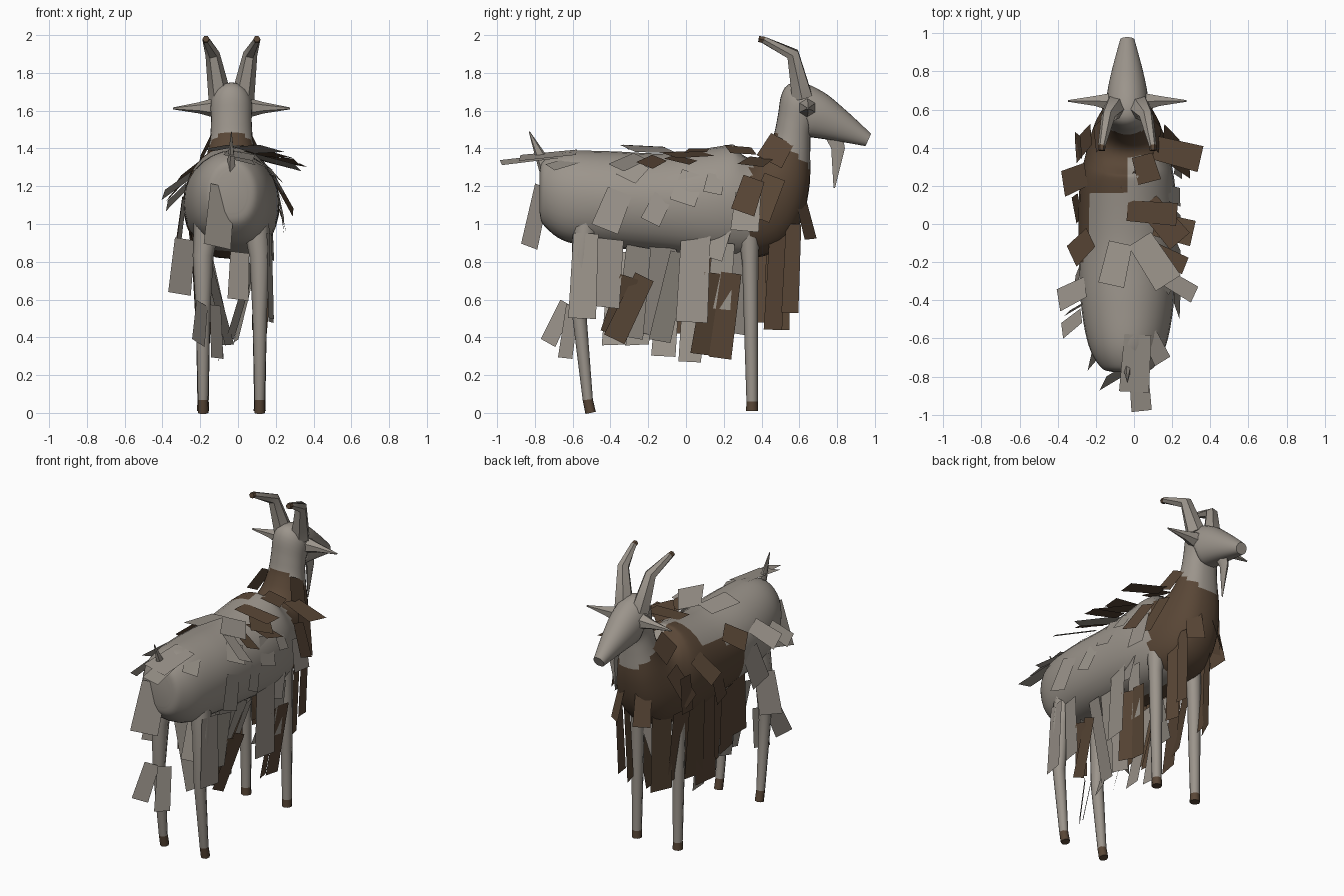
import bpy, bmesh, math, random
from mathutils import Vector

random.seed(7)
cube = bpy.data.objects.get("Cube")
if cube:
    bpy.data.objects.remove(cube)

MID = -0.035  # x of the animal's plane of symmetry


def material(name, colour):
    m = bpy.data.materials.new(name)
    m.use_nodes = True
    m.diffuse_color = (*colour, 1)
    bsdf = m.node_tree.nodes["Principled BSDF"]
    bsdf.inputs["Base Color"].default_value = (*colour, 1)
    bsdf.inputs["Roughness"].default_value = 0.9
    return m


MATS = [material("grey_wool", (0.33, 0.298, 0.26)), material("brown_wool", (0.1, 0.062, 0.037))]
GREY, BROWN = 0, 1


def finish(name, bm, smooth=False, rule=None):
    """Turn a bmesh into an object; rule(face centre) picks the colour."""
    if smooth:
        bmesh.ops.recalc_face_normals(bm, faces=bm.faces[:])
    if rule:
        for f in bm.faces:
            f.material_index = BROWN if rule(f.calc_center_median()) else GREY
    me = bpy.data.meshes.new(name)
    bm.to_mesh(me)
    bm.free()
    for m in MATS:
        me.materials.append(m)
    if smooth:
        me.shade_smooth()
        me.set_sharp_from_angle(angle=math.radians(50))
    ob = bpy.data.objects.new(name, me)
    bpy.context.collection.objects.link(ob)


def skin(bm, rings):
    """Bridge rings of points and cap both ends."""
    loops = [[bm.verts.new(p) for p in ring] for ring in rings]
    n = len(loops[0])
    for a, b in zip(loops, loops[1:]):
        for i in range(n):
            j = (i + 1) % n
            bm.faces.new((a[i], a[j], b[j], b[i]))
    bm.faces.new(loops[0])
    bm.faces.new(loops[-1])


def tube(name, path, sides=8, squash=1.0, rule=None):
    """Tapered tube along points (x, y, z, radius)."""
    pts = [Vector(p[:3]) for p in path]
    rings = []
    for k, p in enumerate(path):
        d = (pts[min(k + 1, len(pts) - 1)] - pts[max(k - 1, 0)]).normalized()
        ref = Vector((0, 1, 0)) if abs(d.y) < 0.8 else Vector((0, 0, 1))
        u = d.cross(ref).normalized()
        v = d.cross(u)
        rings.append([pts[k] + p[3] * (u * math.cos(t) * squash + v * math.sin(t))
                      for t in (2 * math.pi * i / sides for i in range(sides))])
    bm = bmesh.new()
    skin(bm, rings)
    finish(name, bm, True, rule)


def spline(rows, steps):
    """Smooth interpolation through rows of numbers."""
    out = []
    for i in range(len(rows) - 1):
        a, b, c, d = (rows[min(max(i + o, 0), len(rows) - 1)] for o in (-1, 0, 1, 2))
        for s in range(steps):
            t = s / steps
            out.append([q + t / 2 * (r - p + t * (2 * p - 5 * q + 4 * r - w + t * (3 * (q - r) + w - p)))
                        for p, q, r, w in zip(a, b, c, d)])
    return out + [list(rows[-1])]


# Trunk, neck and head: y, z, half width, half height, pitch in degrees
SPINE = [
    (-.775, 1.17, .08, .11, 0), (-.75, 1.165, .14, .175, 0), (-.63, 1.145, .205, .24, 0),
    (-.4, 1.13, .245, .255, 0), (-.1, 1.11, .255, .265, 0), (.2, 1.115, .25, .3, 0),
    (.39, 1.14, .21, .29, 25), (.51, 1.26, .16, .165, 58), (.555, 1.41, .12, .108, 72),
    (.575, 1.53, .108, .1, 62), (.605, 1.62, .11, .135, 28), (.69, 1.58, .105, .125, -16),
    (.81, 1.525, .08, .088, -20), (.965, 1.445, .038, .036, -24),
]


def body_ring(row, sides=28):
    """Cross-section that is round on top and fuller below."""
    y, z, w, h, pitch = row
    p = math.radians(pitch)
    ring = []
    for i in range(sides):
        t = 2 * math.pi * i / sides
        up, across = h * math.sin(t), math.cos(t)
        if up < 0:
            across = math.copysign(abs(across) ** .75, across)
        ring.append((MID + w * across, y - math.sin(p) * up, z + math.cos(p) * up))
    return ring


def dark_coat(c):
    """Brown collar, spreading backwards over the right flank."""
    if c.z > 1.5 - (c.y - .45):
        return False
    limit = .35 if c.x > -.04 else .16 - min(max(1.32 - c.z, 0) * 3, .34)
    return c.y > limit


bm = bmesh.new()
skin(bm, [body_ring(r) for r in spline(SPINE, 6)])
finish("body_and_head", bm, True, dark_coat)

# Paired parts
for side, label in ((1, "left"), (-1, "right")):
    def at(x, y, z, r):
        return (MID + side * x, y, z, r)

    tube(label + "_horn", [at(.06, .615, 1.67, .062), at(.1, .565, 1.9, .038),
                           at(.134, .41, 1.975, .02), at(.135, .385, 1.98, .018)], 6,
         rule=lambda c: c.y < .41)
    tube(label + "_ear", [at(.08, .64, 1.615, .055), at(.17, .645, 1.615, .03), at(.31, .645, 1.612, .005)], 6)
    tube(label + "_front_leg", [at(.14, .33, 1, .06), at(.15, .34, .8, .043), at(.15, .345, .4, .036),
                                at(.15, .35, .06, .03), at(.15, .35, .01, .032)],
         rule=lambda c: c.z < .06)
    tube(label + "_hind_leg", [at(.13, -.53, 1, .07), at(.15, -.55, .83, .055), at(.15, -.565, .52, .038),
                               at(.15, -.52, .07, .027), at(.15, -.505, 0, .028)],
         rule=lambda c: c.z < .06)

# Beard and tail spike
tube("beard", [(MID, .78, 1.48, .05), (MID, .805, 1.4, .038), (MID, .785, 1.19, .004)], 5, .5)
tube("tail_spike", [(MID, -.72, 1.25, .05), (MID, -.77, 1.36, .03), (MID, -.83, 1.49, .003)], 5, .6)


def card(bm, root, tip, width, normal, mat):
    """One flat lock of hair from root to tip."""
    root, tip = Vector(root), Vector(tip)
    side = (tip - root).cross(Vector(normal)).normalized() * width / 2
    f = bm.faces.new([bm.verts.new(p) for p in
                      (root - side * .9, root + side * .9, tip + side, tip - side)])
    f.material_index = mat


def on_body(y, angle, side):
    a = math.radians(angle)
    return Vector((MID + side * .25 * math.cos(a), y, 1.125 + .275 * math.sin(a)))


# Long skirt locks: root y, root z, tip y, tip z, width, colour
SKIRTS = {
    1: [(-.53, .95, -.55, .5, .15, GREY), (-.4, .92, -.43, .56, .16, GREY),
        (-.22, .72, -.38, .39, .12, BROWN), (-.3, .72, -.4, .42, .11, BROWN),
        (-.12, .88, -.22, .42, .16, GREY), (-.25, .88, -.3, .4, .15, GREY),
        (-.03, .85, -.14, .38, .12, GREY),
        (.06, 1.1, .03, .48, .17, GREY), (.15, .74, .08, .31, .12, BROWN),
        (.24, .74, .18, .29, .12, BROWN), (.22, 1.1, .13, .82, .13, GREY),
        (.2, .9, .17, .55, .13, GREY), (.3, .85, .26, .42, .12, GREY),
        (.49, 1, .46, .44, .1, BROWN), (.57, 1, .55, .53, .09, BROWN)],
    -1: [(-.2, .95, -.26, .55, .15, BROWN), (-.1, .92, -.15, .48, .15, BROWN),
         (.02, .95, -.04, .42, .16, BROWN), (.13, .95, .08, .36, .16, BROWN),
         (.24, .95, .18, .42, .16, BROWN), (.38, .95, .36, .48, .16, BROWN),
         (.49, 1, .48, .44, .15, BROWN), (-.35, .85, -.38, .36, .14, GREY),
         (-.22, .85, -.26, .36, .15, GREY), (-.08, .85, -.12, .3, .13, GREY),
         (.05, .85, .02, .27, .12, GREY)],
}
for side, rows in SKIRTS.items():
    bm = bmesh.new()
    for y0, z0, y1, z1, w, mat in rows:
        # Outer locks hang from the flank, inner ones gather under the belly
        inner = z0 < .9 and mat == GREY
        root_x = .14 if inner else .2
        reach = root_x + random.uniform(-.04, .04) - (.11 if inner else .05)
        if z0 > 1.05 or y0 < -.5:
            reach = root_x + .01
        if y0 > .45:
            root_x, reach = .13, .12
        yaw = random.uniform(-.3, .35) if side > 0 else random.uniform(-.1, .7)
        card(bm, (MID + side * root_x, y0, z0), (MID + side * reach, y1, z1), w, (side, yaw, 0), mat)
    finish("left_skirt_locks" if side > 0 else "right_skirt_locks", bm)

# Short fleece locks: root y, angle round the body, tip offset, width, colour
FLEECE = {
    1: [(.4, 55, (.24, -.06, -.04), .14, BROWN), (.36, 72, (.04, -.14, .01), .13, BROWN),
        (.26, 72, (-.08, -.1, .01), .1, BROWN), (.07, 90, (.26, -.02, -.02), .12, BROWN),
        (.11, 65, (.17, -.2, -.01), .14, BROWN), (0, 55, (.2, -.05, -.02), .14, BROWN),
        (-.14, 55, (.16, -.08, -.04), .1, BROWN),
        (-.08, 75, (.15, -.23, .01), .16, GREY), (-.24, 58, (.22, -.13, -.06), .1, GREY),
        (-.24, 45, (.07, -.08, -.08), .13, GREY), (.04, 32, (.06, -.06, -.16), .14, GREY),
        (-.12, 5, (.03, -.07, -.14), .11, GREY), (-.35, 10, (.03, -.08, -.2), .15, GREY),
        (.33, 8, (.04, -.02, -.2), .15, GREY), (.16, 30, (.06, -.02, -.1), .1, GREY),
        (.36, 25, (.1, -.06, -.18), .13, BROWN)],
    -1: [(.26, 30, (.12, -.05, -.13), .14, BROWN), (-.07, 40, (.1, -.1, -.08), .14, BROWN),
         (.1, 5, (.03, -.03, -.22), .14, BROWN), (-.33, 28, (.14, -.07, -.1), .13, GREY),
         (-.48, 15, (.1, -.08, -.1), .1, GREY), (-.1, 82, (.05, -.22, .01), .14, GREY),
         (-.26, 0, (.03, -.08, -.24), .15, GREY), (.4, 15, (.03, .02, -.22), .13, BROWN)],
}
for side, rows in FLEECE.items():
    bm = bmesh.new()
    for y, angle, offset, w, mat in rows:
        root = on_body(y, angle, side)
        tip = root + Vector((side * offset[0], offset[1], offset[2]))
        a = math.radians(angle)
        card(bm, root, tip, w, (side * math.cos(a), random.uniform(-.2, .2), math.sin(a)), mat)
    finish("left_fleece_locks" if side > 0 else "right_fleece_locks", bm)

# Collar and chest locks
bm = bmesh.new()
for side in (1, -1):
    out = (side, 0, .2)
    card(bm, (MID + side * .11, .51, 1.45), (MID + side * .17, .44, 1.33), .15, out, BROWN)
    card(bm, (MID + side * .19, .47, 1.25), (MID + side * .27, .38, 1.03), .13, out, BROWN)
    card(bm, (MID + side * .08, .61, 1.12), (MID + side * .1, .66, .92), .11, (side * .7, 1, 0), BROWN)
finish("collar_locks", bm)

# Locks on the rump, tail and hocks
bm = bmesh.new()
card(bm, (-.08, -.76, 1.2), (-.11, -.83, .88), .17, (.6, -1, 0), GREY)
card(bm, (.01, -.6, 1.37), (.04, -.98, 1.325), .11, (.25, 0, 1), GREY)
card(bm, (.02, -.58, 1.38), (0, -.88, 1.35), .16, (.2, 0, 1), GREY)
card(bm, (.08, -.58, 1.34), (.15, -.72, 1.3), .1, (.4, 0, 1), GREY)
card(bm, (-.28, -.42, .92), (-.31, -.45, .63), .14, (.5, -.85, 0), GREY)
finish("rump_locks", bm)

bm = bmesh.new()
card(bm, (-.19, -.63, .58), (-.21, -.73, .37), .11, (.7, -.6, 0), GREY)
card(bm, (-.12, -.6, .57), (-.11, -.64, .29), .1, (.7, -.6, 0), GREY)
card(bm, (.01, -.45, .85), (0, -.5, .6), .12, (.4, -1, 0), GREY)
finish("hock_locks", bm)
